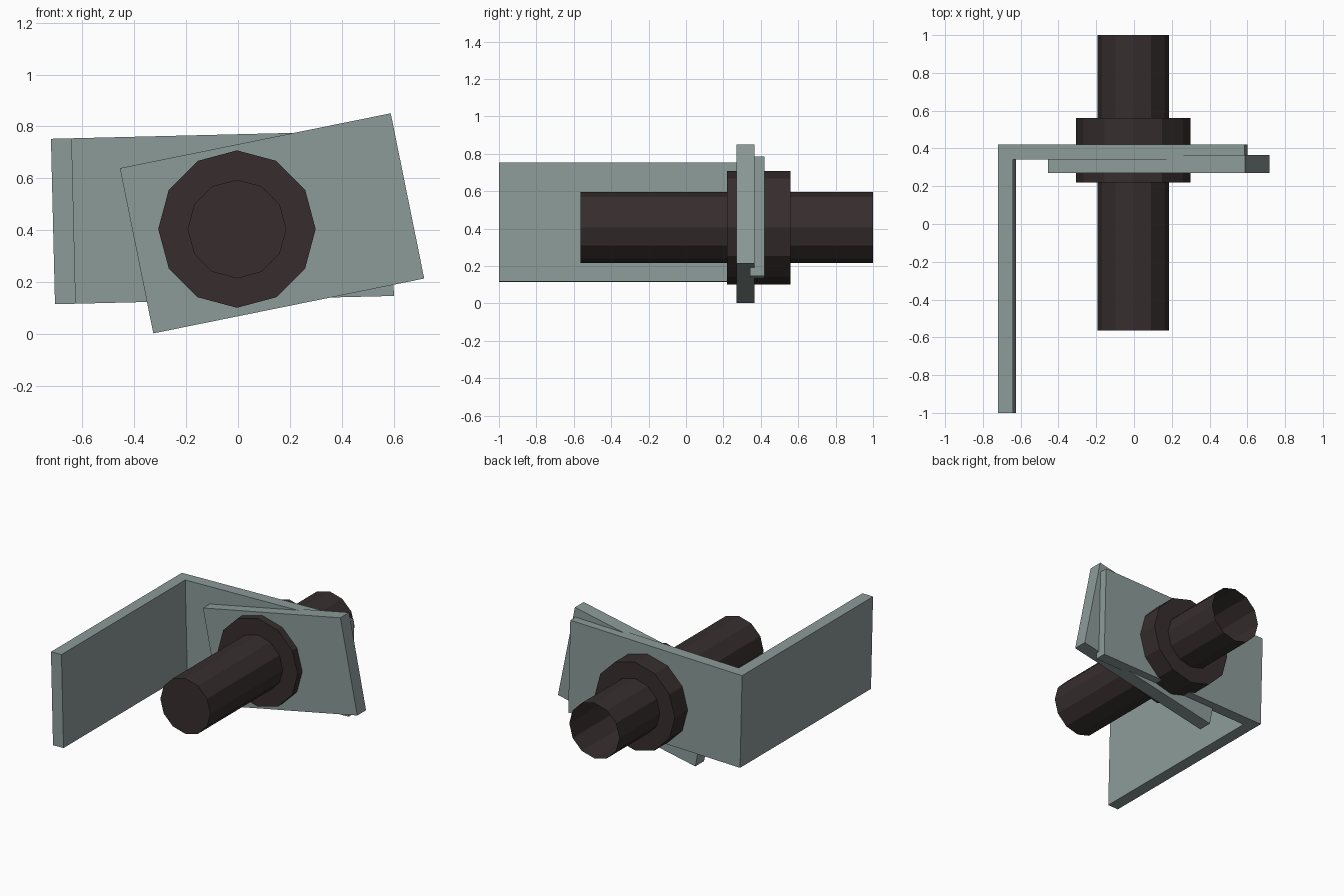
import bpy, bmesh, math
from mathutils import Matrix

if "Cube" in bpy.data.objects:
    bpy.data.objects.remove(bpy.data.objects["Cube"])


def material(name, rgb):
    m = bpy.data.materials.new(name)
    m.diffuse_color = (*rgb, 1)
    m.use_nodes = True
    m.node_tree.nodes["Principled BSDF"].inputs["Base Color"].default_value = m.diffuse_color
    return m


grey = material("grey green metal", (0.265, 0.33, 0.315))
dark = material("dark brown metal", (0.038, 0.027, 0.027))


def add_object(name, bm, mat):
    me = bpy.data.meshes.new(name)
    bm.to_mesh(me)
    bm.free()
    me.materials.append(mat)
    ob = bpy.data.objects.new(name, me)
    bpy.context.collection.objects.link(ob)
    return ob


def tilted_plate(name, outline, height, centre_x, centre_z, tilt):
    """Extrude an x-y outline upwards, then tilt it about the y axis."""
    bm = bmesh.new()
    face = bm.faces.new([bm.verts.new((x, y, -height / 2)) for x, y in outline])
    top = bmesh.ops.extrude_face_region(bm, geom=[face])["geom"]
    bmesh.ops.translate(bm, vec=(0, 0, height),
                        verts=[v for v in top if isinstance(v, bmesh.types.BMVert)])
    bmesh.ops.recalc_face_normals(bm, faces=bm.faces)
    ob = add_object(name, bm, grey)
    ob.location = (centre_x, 0, centre_z)
    ob.rotation_euler.y = -math.radians(tilt)


def cylinder_y(name, radius, y0, y1, open_back=False):
    """Twelve-sided cylinder along y, optionally without its back cap."""
    bm = bmesh.new()
    bmesh.ops.create_cone(bm, cap_ends=True, segments=12, radius1=radius,
                          radius2=radius, depth=y1 - y0,
                          matrix=Matrix.Rotation(-math.pi / 2, 4, 'X'))
    if open_back:
        caps = [f for f in bm.faces if f.normal.y > 0.9]
        bmesh.ops.delete(bm, geom=caps, context='FACES_ONLY')
    ob = add_object(name, bm, dark)
    ob.location = (-0.004, (y0 + y1) / 2, 0.405)


# L-shaped bracket: long arm to the front, short wall across the back
w, t = 0.6525, 0.08
tilted_plate("angle_bracket",
             [(-w, -1), (-w + t, -1), (-w + t, 0.342), (w, 0.342), (w, 0.42), (-w, 0.42)],
             0.637, -0.06, 0.45, 1.4)

# Tilted plate lying against the bracket
tilted_plate("tilted_plate",
             [(-0.532, 0.27), (0.532, 0.27), (0.532, 0.365), (-0.532, 0.365)],
             0.649, 0.131, 0.427, 11.45)

# Shaft (hollow at the back) and its collar
cylinder_y("shaft", 0.19, -0.565, 1.0, open_back=True)
cylinder_y("collar", 0.303, 0.22, 0.56)
